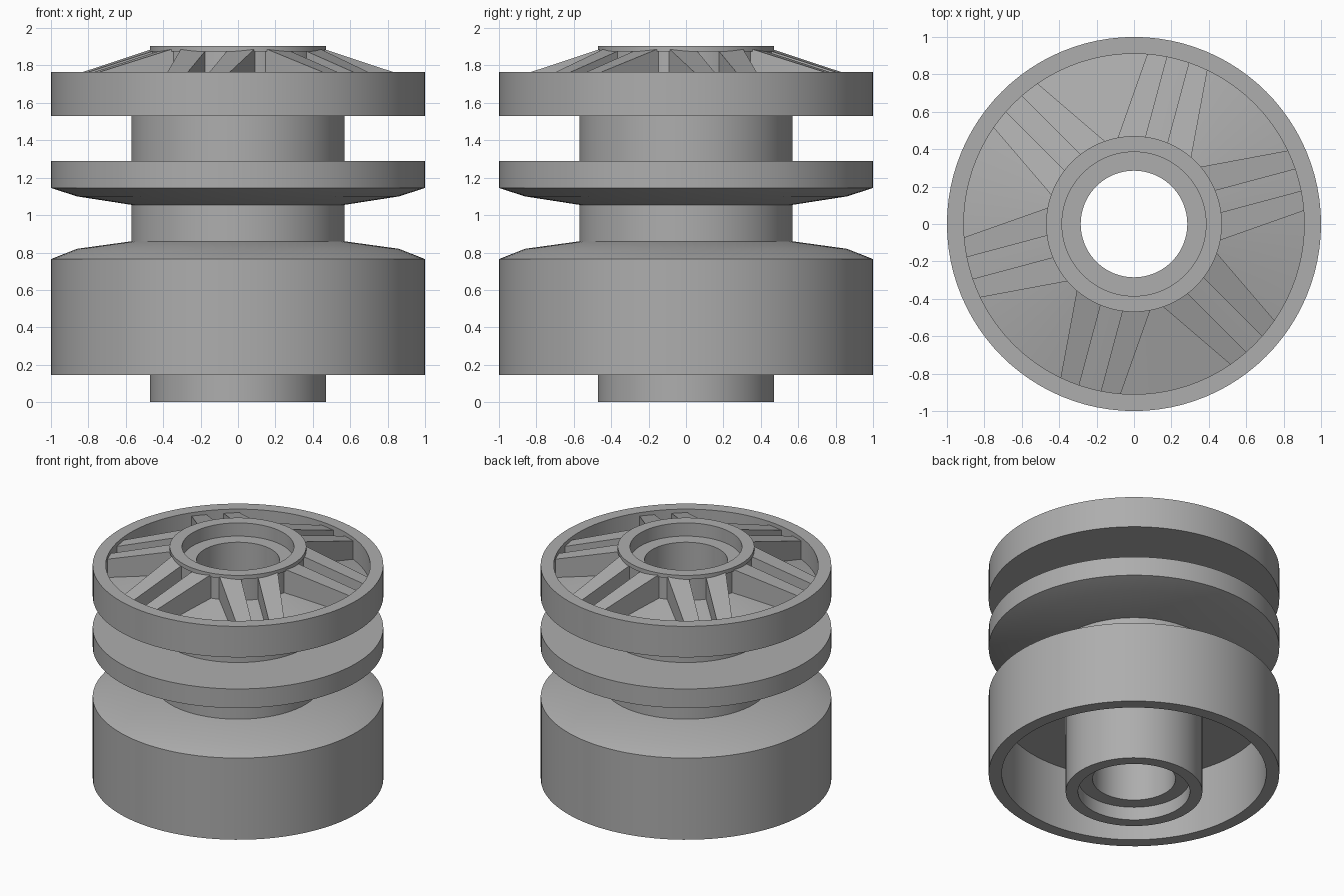
import bpy, bmesh
from math import radians, tau
from mathutils import Matrix, Vector

cube = bpy.data.objects.get("Cube")
if cube:
    bpy.data.objects.remove(cube, do_unlink=True)

SEGMENTS = 96
grey = bpy.data.materials.new("grey plastic")
grey.use_nodes = True
COLOUR = (0.42, 0.42, 0.42, 1)
grey.diffuse_color = COLOUR
grey.node_tree.nodes["Principled BSDF"].inputs["Base Color"].default_value = COLOUR


def add_object(name, bm):
    bmesh.ops.recalc_face_normals(bm, faces=bm.faces)
    mesh = bpy.data.meshes.new(name)
    bm.to_mesh(mesh)
    bm.free()
    mesh.materials.append(grey)
    obj = bpy.data.objects.new(name, mesh)
    bpy.context.collection.objects.link(obj)
    return obj


def lathe(name, profile):
    """Revolve a closed (radius, height) outline around z."""
    bm = bmesh.new()
    verts = [bm.verts.new((r, 0, z)) for r, z in profile]
    edges = [bm.edges.new((v, verts[i - 1])) for i, v in enumerate(verts)]
    bmesh.ops.spin(bm, geom=verts + edges, cent=(0, 0, 0), axis=(0, 0, 1),
                   angle=tau, steps=SEGMENTS, use_merge=True)
    bmesh.ops.remove_doubles(bm, verts=bm.verts, dist=0.0001)
    obj = add_object(name, bm)
    bpy.ops.object.select_all(action='DESELECT')
    obj.select_set(True)
    bpy.context.view_layer.objects.active = obj
    bpy.ops.object.shade_smooth_by_angle(angle=radians(30))
    return obj


# Rim body: hub tube, hollow drum, tyre groove, flanges and dished face
lathe("wheel_rim", [
    # lower hub and open drum
    (0.385, 0), (0.47, 0), (0.47, 0.635), (0.91, 0.635), (0.91, 0.145),
    (1, 0.145), (1, 0.765),
    # tapered tyre groove
    (0.86, 0.82), (0.57, 0.86), (0.57, 1.055), (0.86, 1.10), (1, 1.145),
    # middle flange, neck and upper flange
    (1, 1.29), (0.57, 1.29), (0.57, 1.53), (1, 1.53), (1, 1.765),
    # dished face and upper hub with lip
    (0.91, 1.765), (0.91, 1.6), (0.46, 1.71), (0.46, 1.875),
    (0.47, 1.875), (0.47, 1.905), (0.385, 1.905),
    # stepped bore
    (0.385, 1.805), (0.285, 1.805), (0.285, 0.1), (0.385, 0.1),
])


# Spokes: six pairs of sloping bars from the hub to the upper flange
bm = bmesh.new()
INNER, OUTER, BOTTOM = 0.40, 0.95, 1.57
for pair in range(6):
    turn = Matrix.Rotation(radians(15 + 60 * pair), 3, 'Z')
    for side in (-1, 1):
        ends = []
        for along, top, far in ((INNER, 1.894, 0.205), (OUTER, 1.722, 0.162)):
            corners = ((0.06, BOTTOM), (far, BOTTOM), (far, top), (0.06, top))
            ends.append([bm.verts.new(turn @ Vector((along, side * y, z)))
                         for y, z in corners])
        inner, outer = ends
        bm.faces.new(inner)
        bm.faces.new(outer)
        for i in range(4):
            bm.faces.new((inner[i - 1], inner[i], outer[i], outer[i - 1]))
add_object("spokes", bm)
